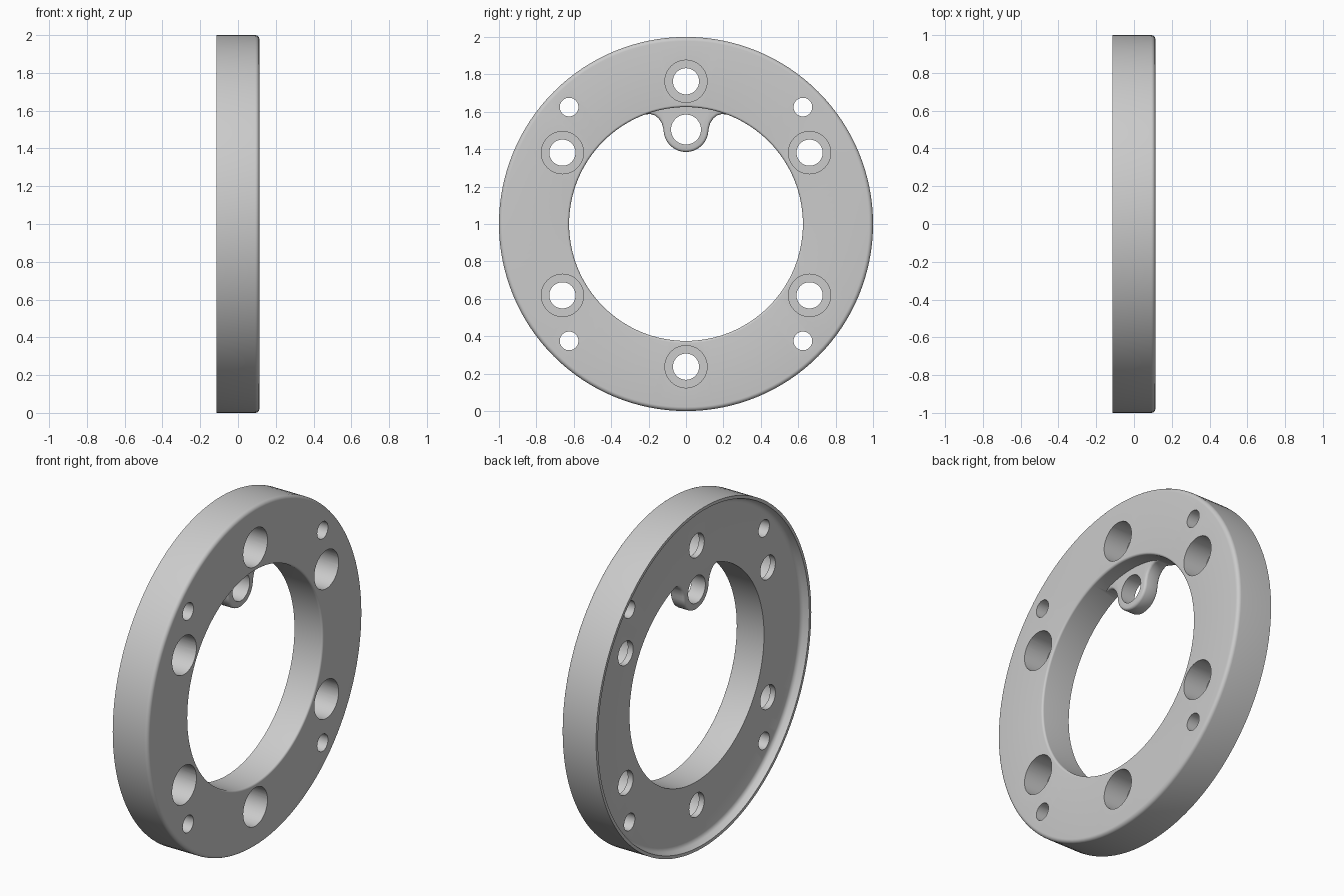
import bpy, bmesh
from math import sin, cos, pi, radians

cube = bpy.data.objects.get("Cube")
if cube:
    bpy.data.objects.remove(cube, do_unlink=True)

# Positions along x: rear lip, recessed rear face, front face
LIP, BACK, FRONT = -0.115, -0.07, 0.113
CENTRE_Z = 1.0


def new_object(name, bm):
    bmesh.ops.recalc_face_normals(bm, faces=bm.faces)
    mesh = bpy.data.meshes.new(name)
    bm.to_mesh(mesh)
    bm.free()
    obj = bpy.data.objects.new(name, mesh)
    bpy.context.collection.objects.link(obj)
    return obj


def lathe(name, profile, y=0, z=0, segments=48, closed=False):
    """Turn an (x, radius) profile about an x-parallel axis through y, z."""
    bm = bmesh.new()
    rings = []
    for x, r in profile:
        rings.append([bm.verts.new((x, y + r * sin(2 * pi * i / segments),
                                    CENTRE_Z + z + r * cos(2 * pi * i / segments)))
                      for i in range(segments)])
    pairs = list(zip(rings, rings[1:]))
    if closed:
        pairs.append((rings[-1], rings[0]))
    else:
        bm.faces.new(rings[0])
        bm.faces.new(rings[-1])
    for a, b in pairs:
        for i in range(segments):
            j = (i + 1) % segments
            bm.faces.new((a[i], a[j], b[j], b[i]))
    return new_object(name, bm)


def combine(target, other, operation):
    mod = target.modifiers.new(operation.title(), 'BOOLEAN')
    mod.operation = operation
    mod.solver = 'EXACT'
    mod.object = other
    bpy.context.view_layer.objects.active = target
    bpy.ops.object.modifier_apply(modifier=mod.name)
    bpy.data.objects.remove(other, do_unlink=True)


def rounded(r, size, outward):
    """Quarter-round at the front rim, running from the side wall to the face."""
    return [(FRONT - size + size * sin(a), r - outward * size * (1 - cos(a)))
            for a in (radians(15 * k) for k in range(7))]


# Flange ring: recessed rear face inside a thin lip, soft rims on the front
outer = rounded(1.0, 0.022, 1)
inner = rounded(0.625, 0.012, -1)
rear = [(BACK, 0.625), (BACK, 0.95), (BACK - 0.004, 0.962),
        (BACK - 0.014, 0.972), (LIP, 0.982), (LIP, 1.0)]
ring = lathe("flange_ring", rear + outer + inner[::-1],
             segments=128, closed=True)

# Eyelet lug hanging inside the ring, flush with the recessed rear face
LUG_Z = 0.505
half = [(0.13, 0.64), (0.22, 0.63), (0.225, 0.585), (0.19, 0.588),
        (0.165, 0.58), (0.145, 0.563), (0.13, 0.54)]
half += [(0.12 * cos(a), LUG_Z - 0.12 * sin(a))
         for a in (radians(10 * k) for k in range(9))]
outline = half + [(0, LUG_Z - 0.12)] + [(-y, z) for y, z in reversed(half)]
bm = bmesh.new()
face = bm.faces.new([bm.verts.new((BACK, y, CENTRE_Z + z)) for y, z in outline])
moved = bmesh.ops.extrude_face_region(bm, geom=[face])["geom"]
bmesh.ops.translate(bm, vec=(0.09, 0, 0),
                    verts=[v for v in moved if isinstance(v, bmesh.types.BMVert)])
lug = new_object("eyelet_lug", bm)
edge_round = lug.modifiers.new("Bevel", 'BEVEL')
edge_round.width = 0.014
edge_round.segments = 3
edge_round.limit_method = 'ANGLE'
edge_round.angle_limit = radians(60)
bpy.context.view_layer.objects.active = lug
bpy.ops.object.modifier_apply(modifier=edge_round.name)
combine(ring, lug, 'UNION')

# Six counterbored bolt holes
step = BACK + 0.035
for k in range(6):
    a = radians(60 * k)
    cutter = lathe("bolt_cutter",
                   [(-0.3, 0.07), (step, 0.07), (step, 0.113), (0.3, 0.113)],
                   0.763 * sin(a), 0.763 * cos(a))
    combine(ring, cutter, 'DIFFERENCE')

# Four plain dowel holes and the lug's eye
holes = [(0.625 * sy, 0.625 * sz, 0.05) for sy in (-1, 1) for sz in (-1, 1)]
for y, z, r in holes + [(0, LUG_Z, 0.08)]:
    combine(ring, lathe("hole_cutter", [(-0.3, r), (0.3, r)], y, z), 'DIFFERENCE')

# Smooth walls, crisp rims
bpy.ops.object.select_all(action='DESELECT')
ring.select_set(True)
bpy.context.view_layer.objects.active = ring
bpy.ops.object.shade_smooth_by_angle(angle=radians(35))
